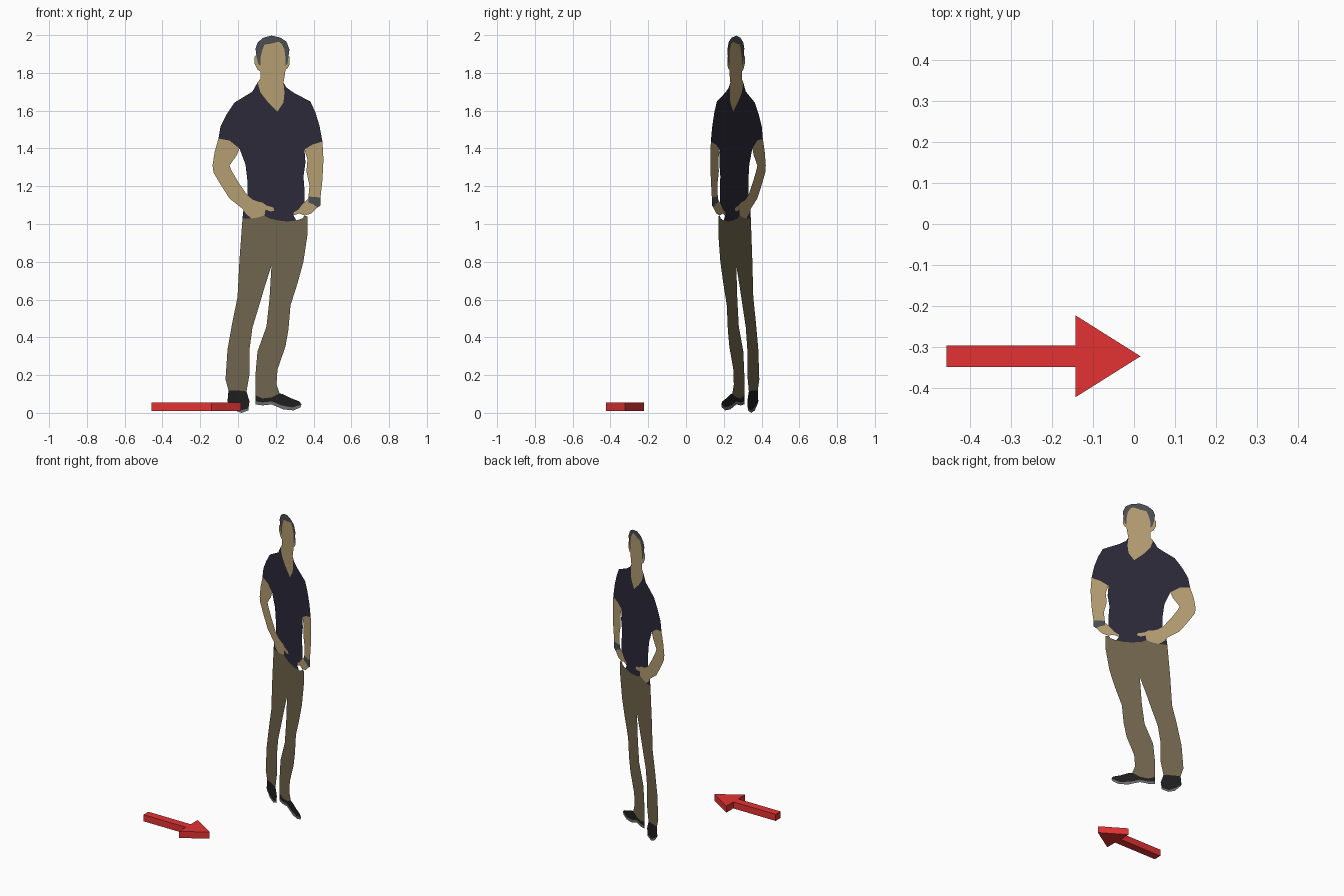
import bpy, bmesh

U = 189.0              # sketch steps per model unit
OX, OZ = 238.5, 413.5  # sketch position of x = 0, z = 0


def lin(c):
    return tuple((v / 255) ** 2.2 for v in c) + (1.0,)


def material(name, rgb):
    m = bpy.data.materials.new(name)
    m.diffuse_color = lin(rgb)
    return m


SKIN = material("skin", (182, 158, 114))
HAIR = material("hair_grey", (78, 80, 84))
SHIRT = material("navy", (49, 46, 61))
PANTS = material("khaki", (113, 102, 79))
BLACK = material("black", (36, 36, 36))
GREY = material("sole_grey", (110, 110, 110))
RED = material("red", (228, 54, 54))


def finish(name, bm, mat):
    me = bpy.data.meshes.new(name)
    bm.to_mesh(me)
    bm.free()
    me.materials.append(mat)
    ob = bpy.data.objects.new(name, me)
    bpy.context.collection.objects.link(ob)
    return ob


def cutout(name, pts, mat):
    """Flat piece on the upright plane y = 0.355 - x / 2."""
    bm = bmesh.new()
    vs = []
    for px, pz in pts:
        x = (px - OX) / U
        vs.append(bm.verts.new((x, 0.355 - 0.5 * x, (OZ - pz) / U)))
    f = bm.faces.new(vs)
    f.normal_update()
    if f.normal.y > 0:
        f.normal_flip()
    bmesh.ops.triangulate(bm, faces=[f])
    return finish(name, bm, mat)


# shared borders between neighbouring pieces
hairline = [(261, 66), (261, 58), (263, 50), (265, 45), (272, 44), (279, 42),
            (282, 44), (285, 50), (286, 58), (286, 66)]
collar = [(258, 83), (261, 93), (268, 102), (278, 112), (284, 103), (285, 93), (284, 83)]
left_cuff = [(219, 139), (230, 141), (240, 149)]
right_cuff = [(305, 150), (313, 145), (323, 142)]
left_hand_top = [(248, 196), (253, 200), (258, 202), (263, 203), (267, 206),
                 (274, 208), (275, 211), (271, 212), (266, 210), (265, 216)]
right_hand_top = [(294, 216), (294, 213), (299, 210), (302, 206), (305, 203)]
hem = [(265, 216), (270, 219), (279, 221), (288, 222), (297, 221), (303, 219), (305, 216)]
left_pant_cuff = [(229, 391), (238, 391), (247, 392)]
right_pant_cuff = [(256, 396), (263, 399), (272, 398), (280, 394)]
left_sole = [(228, 402), (234, 407), (241, 411), (249, 409)]
right_sole = [(256, 402), (263, 403), (272, 402), (282, 406), (293, 408), (302, 405)]

# head
cutout("hair", hairline + [(288, 64), (289, 57), (290, 50), (287, 42), (281, 38), (272, 36),
       (264, 38), (258, 43), (256, 49), (257, 57), (259, 65)], HAIR)
cutout("face_and_neck", hairline + [(286, 70), (285, 78)] + collar[::-1]
       + [(261, 79), (261, 72)], SKIN)
cutout("left_ear", [(257, 55), (255, 57), (255, 64), (258, 70), (261, 72), (261, 66), (259, 65),
       (257, 57)], SKIN)
cutout("right_ear", [(289, 57), (290, 57), (290, 65), (288, 69), (286, 70), (286, 66),
       (288, 64)], SKIN)

# shirt
cutout("shirt", collar + [(287, 88), (294, 93), (311, 102), (316, 113), (320, 126)]
       + right_cuff[::-1] + [(306, 163), (304, 177), (305, 190), (305, 203)]
       + right_hand_top[-2::-1] + hem[-3::-1] + left_hand_top[-2::-1]
       + [(248, 182), (246, 165)] + left_cuff[::-1]
       + [(221, 127), (227, 115), (235, 103), (253, 92)], SHIRT)
cutout("shirt_side", [(244, 210), (243, 219), (252, 219), (246, 214)], SHIRT)

# arms
cutout("left_arm", left_cuff + [(237, 156), (230, 166), (232, 171), (239, 183)] + left_hand_top
       + [(259, 218), (252, 219), (246, 214), (244, 210), (230, 199), (221, 185), (214, 173),
          (213, 166), (215, 153)], SKIN)
cutout("right_arm", right_cuff + [(324, 160), (323, 180), (321, 198), (309, 197), (310, 186),
       (307, 172), (308, 160)], SKIN)
cutout("watch", [(309, 197), (321, 198), (321, 206), (318, 208), (314, 205), (309, 203)], HAIR)
cutout("right_hand", right_hand_top + [(309, 199), (309, 203), (314, 205), (318, 208), (312, 214),
       (305, 216), (300, 214)], SKIN)

# trousers
cutout("trousers", [(243, 219), (252, 219), (259, 218)] + hem + [(308, 217), (308, 235),
       (304, 262), (298, 284), (291, 306), (289, 330), (286, 347), (278, 370), (277, 385)]
       + right_pant_cuff[::-1] + [(256, 375), (258, 352), (267, 327), (270, 300), (272, 266),
       (265, 288), (260, 305), (253, 328), (250, 350), (250, 375)]
       + left_pant_cuff[::-1] + [(226, 380), (228, 350), (233, 322), (238, 298), (240, 260)], PANTS)

# shoes
cutout("left_shoe", left_pant_cuff + [(250, 402)] + left_sole[::-1], BLACK)
cutout("left_sole", left_sole + [(249, 411), (242, 413.5), (235, 411), (229, 404)], GREY)
cutout("right_shoe", right_pant_cuff + [(284, 395), (292, 399), (300, 402)]
       + right_sole[::-1], BLACK)
cutout("right_sole", right_sole + [(301, 408), (294, 411), (284, 410), (272, 405),
       (263, 406), (256, 405)], GREY)

# floor arrow
bm = bmesh.new()
half = [(-0.457, 0.026), (-0.143, 0.026), (-0.143, 0.1)]
outline = [(x, -w) for x, w in half] + [(0.016, 0)] + [(x, w) for x, w in half[::-1]]
base = bm.faces.new([bm.verts.new((x, y - 0.3225, 0.011)) for x, y in outline])
top = bmesh.ops.extrude_face_region(bm, geom=[base], use_keep_orig=True)["geom"]
bmesh.ops.translate(bm, vec=(0, 0, 0.044), verts=[g for g in top if isinstance(g, bmesh.types.BMVert)])
bmesh.ops.recalc_face_normals(bm, faces=bm.faces[:])
finish("floor_arrow", bm, RED)
